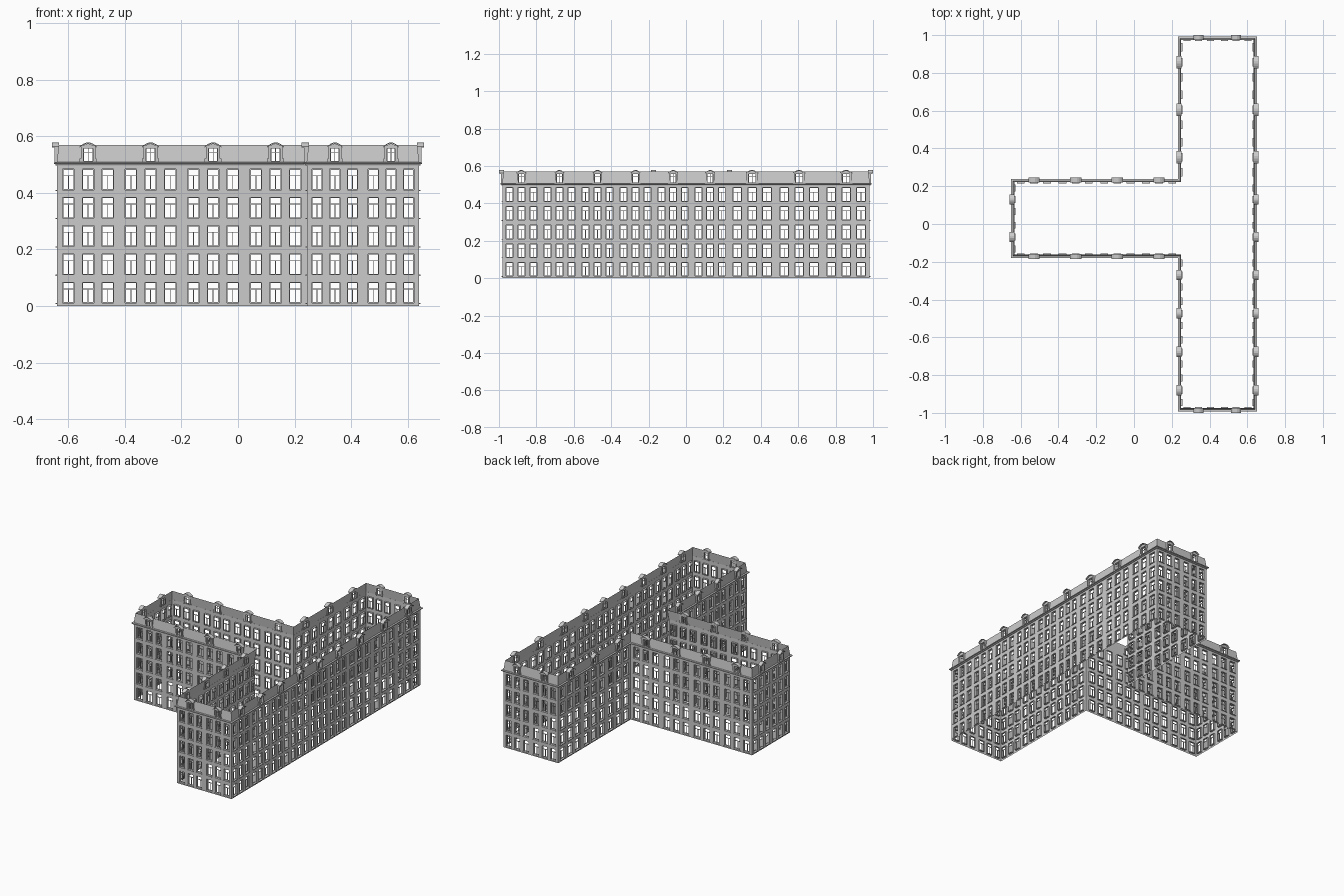
import bpy, bmesh
from mathutils import Vector

if "Cube" in bpy.data.objects:
    bpy.data.objects.remove(bpy.data.objects["Cube"])

# T-shaped outline (counter-clockwise) with number of bays on each run
RUNS = [(0.243, -0.982, 2), (0.64, -0.982, 4), (0.64, -0.168, 2), (0.64, 0.228, 3),
        (0.64, 0.982, 2), (0.243, 0.982, 3), (0.243, 0.228, 4), (-0.64, 0.228, 2),
        (-0.64, -0.168, 4), (0.243, -0.168, 4)]
N = len(RUNS)
PTS = [Vector((x, y, 0)) for x, y, _ in RUNS]
TAN = [(PTS[(i + 1) % N] - PTS[i]).normalized() for i in range(N)]
NOR = [Vector((t.y, -t.x, 0)) for t in TAN]
# mitre direction at each outline point
MIT = [NOR[i] if (NOR[i] - NOR[i - 1]).length < 0.01 else NOR[i] + NOR[i - 1] for i in range(N)]

parts = {}


def part(name):
    return parts.setdefault(name, bmesh.new())


def at(i, u, d, z):
    """Point on run i: u along the wall, d outwards, z up."""
    return PTS[i] + TAN[i] * u + NOR[i] * d + Vector((0, 0, z))


def box(bm, i, u0, u1, d0, d1, z0, z1):
    v = [bm.verts.new(at(i, u, d, z)) for z in (z0, z1)
         for u, d in ((u0, d0), (u1, d0), (u1, d1), (u0, d1))]
    for f in ((0, 1, 2, 3), (4, 5, 6, 7), (0, 1, 5, 4), (1, 2, 6, 5), (2, 3, 7, 6), (3, 0, 4, 7)):
        bm.faces.new([v[k] for k in f])


def prism(bm, i, profile, d0, d1):
    """Extrude a closed (u, z) profile outwards."""
    a = [bm.verts.new(at(i, u, d0, z)) for u, z in profile]
    b = [bm.verts.new(at(i, u, d1, z)) for u, z in profile]
    bm.faces.new(a)
    bm.faces.new(b)
    for k in range(len(a)):
        m = (k + 1) % len(a)
        bm.faces.new((a[k], a[m], b[m], b[k]))


def sheet(bm, i, us, zs, depth):
    """Wall sheet; every odd u/z cell is an opening. depth(z) leans the sheet."""
    grid = []
    for z in zs:
        row = []
        for k, u in enumerate(us):
            p = at(i, u, 0, z)
            m = MIT[i] if k == 0 else MIT[(i + 1) % N] if k == len(us) - 1 else NOR[i]
            row.append(bm.verts.new(p + m * depth(z)))
        grid.append(row)
    for r in range(len(zs) - 1):
        for k in range(len(us) - 1):
            if not (r % 2 and k % 2):
                bm.faces.new((grid[r][k], grid[r][k + 1], grid[r + 1][k + 1], grid[r + 1][k]))


def ring(bm, profile):
    """Sweep a closed (offset, z) profile round the outline with mitred corners."""
    loops = [[bm.verts.new(PTS[i] + MIT[i] * d + Vector((0, 0, z))) for d, z in profile]
             for i in range(N)]
    for i in range(N):
        a, b = loops[i], loops[(i + 1) % N]
        for k in range(len(profile)):
            m = (k + 1) % len(profile)
            bm.faces.new((a[k], b[k], b[m], a[m]))


def window(i, c, w, z0, z1):
    h, back = w / 2, -0.013
    # recess walls
    bm = part("window_reveals")
    q = [(c - h, z0), (c + h, z0), (c + h, z1), (c - h, z1)]
    f = [bm.verts.new(at(i, u, 0, z)) for u, z in q]
    b = [bm.verts.new(at(i, u, back, z)) for u, z in q]
    for k in range(4):
        m = (k + 1) % 4
        bm.faces.new((f[k], f[m], b[m], b[k]))
    # casement bars
    bm, t, zt = part("window_frames"), 0.0025, z0 + (z1 - z0) * 0.66
    for s in (-1, 1):
        e = c + s * (h - t / 2)
        box(bm, i, e - t / 2, e + t / 2, back, -0.009, z0, z1)
    for za in (z0, zt, z1 - t):
        box(bm, i, c - h + t, c + h - t, back, -0.009, za, za + t)
    box(bm, i, c - t * 0.6, c + t * 0.6, back, -0.009, z0 + t, zt)
    # sill
    box(part("window_sills"), i, c - h - 0.003, c + h + 0.003, 0, 0.005, z0 - 0.004, z0)


def dormer(i, c, b):
    bm = part("dormers")
    w, j, e = b * 0.075, b * 0.115, b * 0.135      # half widths: opening, jamb, cap
    for s in (-1, 1):
        u0, u1 = sorted((c + s * w, c + s * j))
        box(bm, i, u0, u1, -0.008, 0.008, 0.509, 0.558)
        # flared foot
        u2, u3 = sorted((c + s * j, c + s * e))
        box(bm, i, u2, u3, -0.004, 0.006, 0.509, 0.522)
    # gable panel above the opening
    prism(bm, i, [(c - j, 0.556), (c + j, 0.556), (c + j, 0.565), (c, 0.575), (c - j, 0.565)],
          -0.008, 0.009)
    # curved cap
    arc = [(-1, 0.564), (-0.6, 0.573), (-0.2, 0.578), (0.2, 0.578), (0.6, 0.573), (1, 0.564)]
    prism(part("dormer_caps"), i, [(c + u * e, z) for u, z in arc] +
          [(c + u * e, z - 0.004) for u, z in reversed(arc)], -0.008, 0.018)
    # dormer casement
    bm = part("dormer_frames")
    for u in (-w + 0.001, 0, w - 0.001):
        box(bm, i, c + u - 0.001, c + u + 0.001, -0.006, -0.002, 0.512, 0.557)
    box(bm, i, c - w, c + w, -0.006, -0.002, 0.541, 0.543)
    box(bm, i, c - w, c + w, -0.006, 0.008, 0.508, 0.512)


# facades, bay by bay
for i in range(N):
    length, n = (PTS[(i + 1) % N] - PTS[i]).length, RUNS[i][2]
    b = length / n
    w = b * 0.185
    centres = [b * (k + 0.5 + s * 0.315) for k in range(n) for s in (-1, 0, 1)]
    us = [0] + [c + s * w / 2 for c in centres for s in (-1, 1)] + [length]
    floors = [(0.1 * k + 0.011, 0.1 * k + 0.084) for k in range(5)]
    zs = [0] + [z for f in floors for z in f] + [0.5]
    sheet(part("facade_walls"), i, us, zs, lambda z: 0)
    for c in centres:
        for z0, z1 in floors:
            window(i, c, w, z0, z1)
    mids = [b * (k + 0.5) for k in range(n)]
    us = [0] + [c + s * b * 0.075 for c in mids for s in (-1, 1)] + [length]
    sheet(part("mansard_roof"), i, us, [0.505, 0.512, 0.557, 0.57],
          lambda z: 0.001 - (z - 0.505) * 0.12)
    for c in mids:
        dormer(i, c, b)

# stepped cornice under the roof
ring(part("cornice"), [(0, 0.496), (0.004, 0.497), (0.006, 0.502), (0.011, 0.503),
                       (0.011, 0.508), (0, 0.509)])

for name, bm in parts.items():
    if name in ("facade_walls", "mansard_roof"):
        bmesh.ops.remove_doubles(bm, verts=bm.verts, dist=1e-5)
    bmesh.ops.recalc_face_normals(bm, faces=bm.faces)
    mesh = bpy.data.meshes.new(name)
    bm.to_mesh(mesh)
    bm.free()
    bpy.context.collection.objects.link(bpy.data.objects.new(name, mesh))
